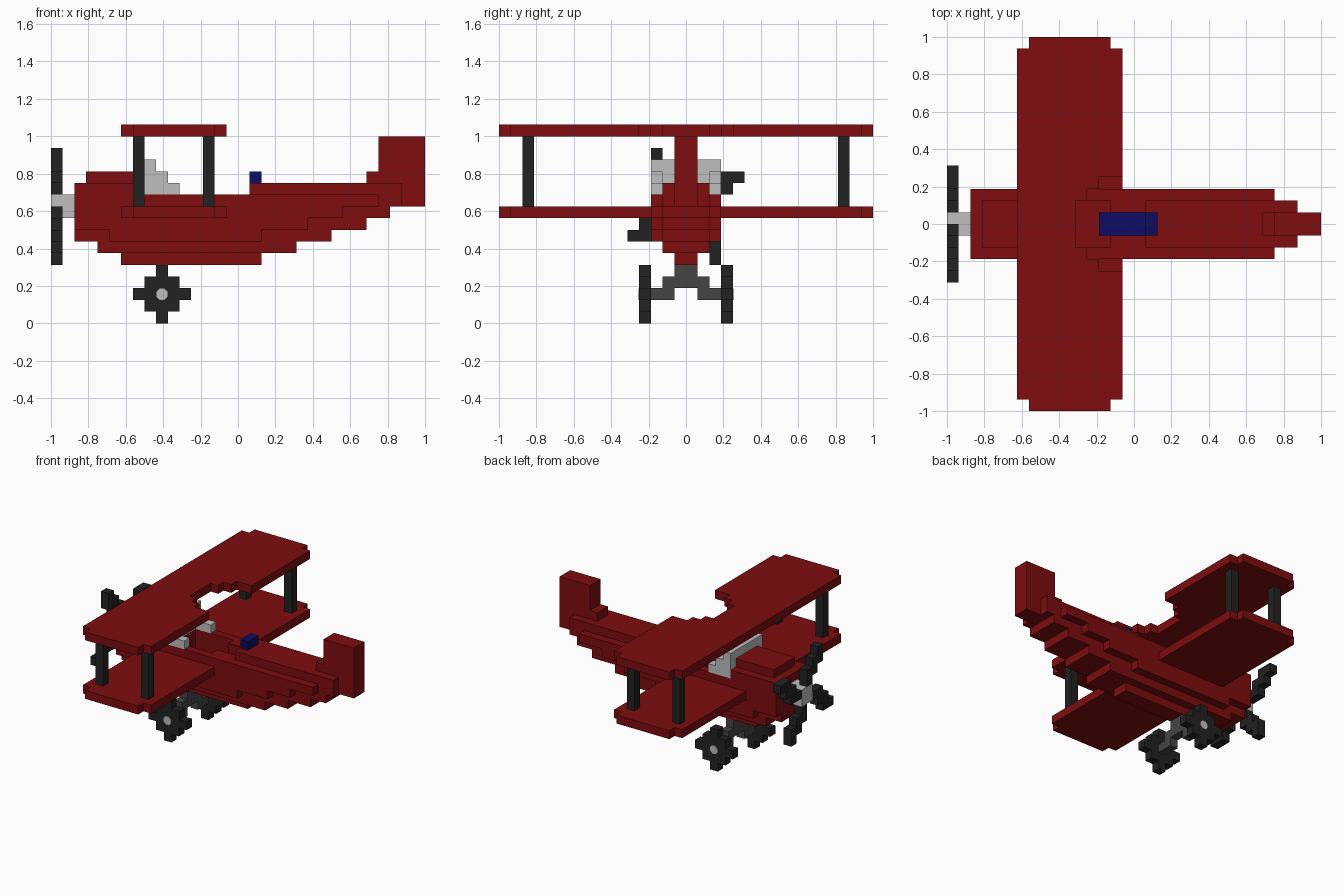
import bpy, bmesh, math
from mathutils import Vector

if "Cube" in bpy.data.objects:
    bpy.data.objects.remove(bpy.data.objects["Cube"])

U = 1 / 16  # edge of one block


def material(name, color):
    m = bpy.data.materials.new(name)
    m.use_nodes = True
    m.diffuse_color = (*color, 1)
    m.node_tree.nodes["Principled BSDF"].inputs["Base Color"].default_value = (*color, 1)
    return m


red = material("dark red", (0.21, 0.004, 0.005))
black = material("near black", (0.016, 0.016, 0.016))
iron = material("iron grey", (0.06, 0.06, 0.06))
silver = material("light grey", (0.52, 0.52, 0.52))
blue = material("navy blue", (0.004, 0.004, 0.125))


def block(x0, x1, y0, y1, z0, z1):
    """Set of unit cells filling a box."""
    return {(x, y, z) for x in range(x0, x1) for y in range(y0, y1) for z in range(z0, z1)}


def slab(x0, x1, half, z0, z1):
    """Box centred across the width."""
    return block(x0, x1, -half, half, z0, z1)


def both_sides(cells):
    return cells | {(x, -1 - y, z) for x, y, z in cells}


def build(name, cells, mat):
    """Skin the exposed sides of the cells and merge flat areas."""
    bm = bmesh.new()
    corners = {}

    def vert(p):
        if p not in corners:
            corners[p] = bm.verts.new(Vector(p) * U)
        return corners[p]

    for c in sorted(cells):
        for axis in range(3):
            for side in (0, 1):
                near = list(c)
                near[axis] += 2 * side - 1
                if tuple(near) in cells:
                    continue
                a, b = (axis + 1) % 3, (axis + 2) % 3
                ring = []
                for da, db in ((0, 0), (1, 0), (1, 1), (0, 1)):
                    p = list(c)
                    p[axis] += side
                    p[a] += da
                    p[b] += db
                    ring.append(vert(tuple(p)))
                bm.faces.new(ring if side else ring[::-1])
    bmesh.ops.dissolve_limit(bm, angle_limit=0.01, verts=bm.verts, edges=bm.edges)
    mesh = bpy.data.meshes.new(name)
    bm.to_mesh(mesh)
    bm.free()
    mesh.materials.append(mat)
    obj = bpy.data.objects.new(name, mesh)
    bpy.context.collection.objects.link(obj)
    return obj


# Fuselage: stepped hull layers, keel upward, then cowl and rear deck
hull = slab(-10, 2, 1, 5, 6) | slab(-12, 5, 2, 6, 7)
for z, tail, flank_nose, flank_tail in ((7, 8, -11, 2), (8, 11, -14, 6),
                                        (9, 13, -14, 9), (10, 14, -14, 12)):
    hull |= slab(-14, tail, 2, z, z + 1)
    hull |= slab(flank_nose, flank_tail, 3, z, z + 1)
hull |= slab(-14, -8, 3, 11, 12) | slab(-13, -8, 2, 12, 13)
hull |= slab(1, 14, 2, 11, 12)

# Cockpit opening with the seat
cockpit = slab(-7, -2, 2, 8, 12) | slab(-2, 1, 1, 8, 12)
seat = slab(-3, 1, 1, 8, 9) | slab(1, 2, 1, 8, 13)
fin = slab(12, 16, 1, 10, 16) | slab(11, 12, 1, 12, 13)
build("fuselage", hull - cockpit - seat - fin, red)
build("tail_fin", fin, red)
build("seat", seat, blue)

# Windscreen: front pane with stepped side panes
screen = slab(-8, -7, 3, 11, 14)
screen |= both_sides(block(-7, -6, 2, 3, 11, 13) | block(-6, -5, 2, 3, 11, 12))
build("windscreen", screen, silver)


# Wings: clipped tips, upper one notched above the cockpit
def wing(z):
    return slab(-10, -1, 15, z, z + 1) | slab(-9, -2, 16, z, z + 1)


build("lower_wing", wing(9) - slab(-10, -1, 3, 9, 10), red)
notch = slab(-3, -1, 4, 16, 17) | slab(-4, -1, 3, 16, 17) | slab(-5, -1, 2, 16, 17)
build("upper_wing", wing(16) - notch, red)

# Wing struts
for label, x in (("front", -9), ("rear", -3)):
    for side, y in (("left", 13), ("right", -14)):
        build(f"{label}_{side}_strut", block(x, x + 1, y, y + 1, 10, 16), black)

# Propeller: one bent blade turned four times around the hub
blade = [(-3, 4), (-3, 3), (-2, 3), (-2, 2), (-1, 2), (-1, 1)]
cells = set()
for turn in range(4):
    cells |= {(-16, y, z + 10) for y, z in blade}
    blade = [(z, -1 - y) for y, z in blade]
build("propeller", cells, black)
build("propeller_hub", slab(-16, -14, 1, 9, 11), silver)

# Landing gear frame
gear = slab(-7, -6, 1, 4, 5) | slab(-7, -6, 2, 3, 4)
gear |= both_sides(block(-7, -6, 1, 3, 2, 3))
build("landing_gear", gear, iron)

# Wheels with round hub caps
for side, y in (("left", 3), ("right", -4)):
    wheel = block(-9, -4, y, y + 1, 2, 3) | block(-8, -5, y, y + 1, 1, 4)
    wheel |= block(-7, -6, y, y + 1, 0, 5)
    build(f"{side}_wheel", wheel, black)
    out = y + 1 if y > 0 else y
    bpy.ops.mesh.primitive_cylinder_add(vertices=8, radius=0.033, depth=0.006,
                                        location=(-6.5 * U, out * U, 2.5 * U),
                                        rotation=(math.pi / 2, math.pi / 8, 0))
    cap = bpy.context.object
    cap.name = f"{side}_hub_cap"
    cap.data.materials.append(silver)
